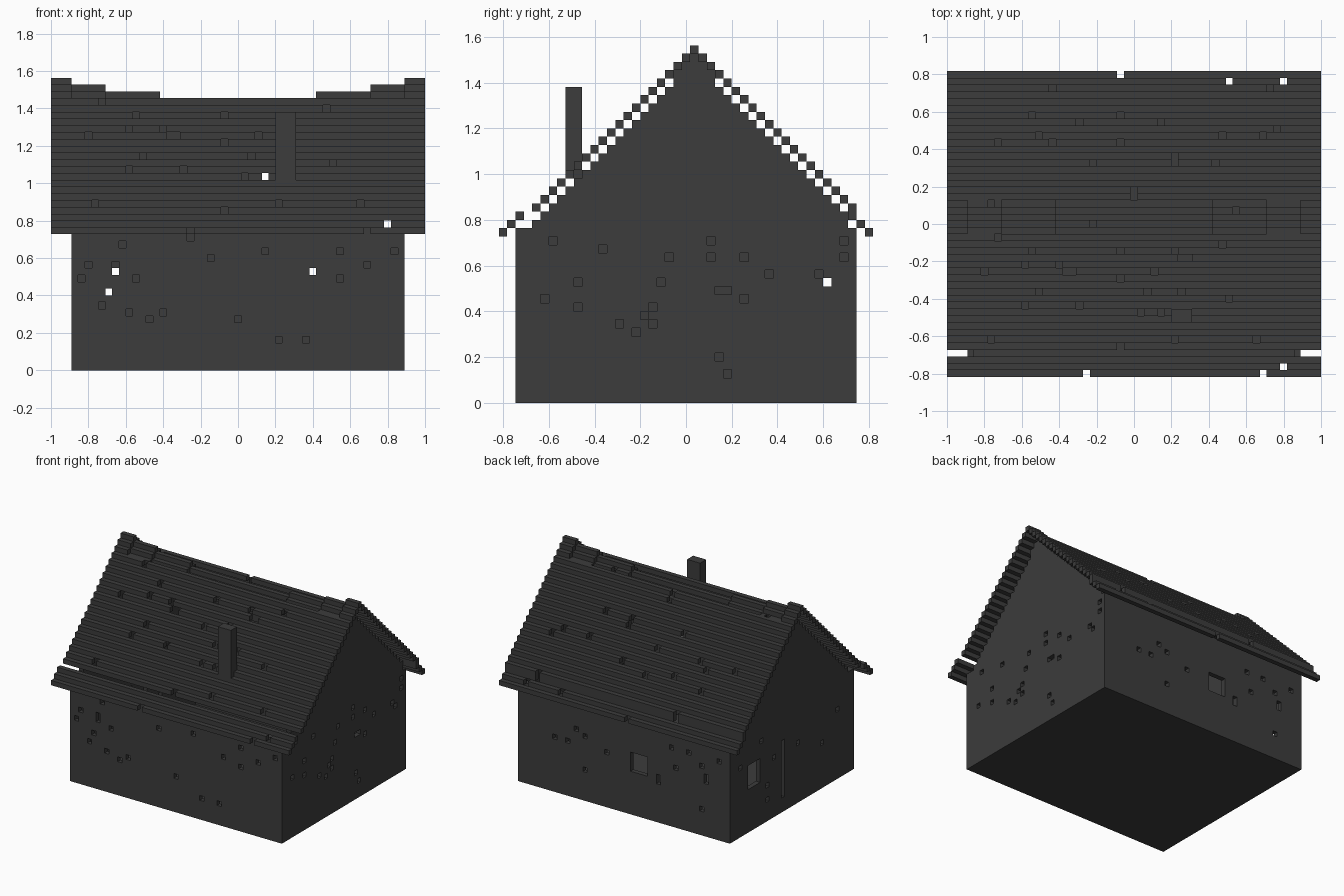
import bpy
import bmesh
from mathutils import Vector

cube = bpy.data.objects.get("Cube")
if cube:
    bpy.data.objects.remove(cube, do_unlink=True)

# The house is made of small blocks on a regular grid
COLUMNS, ROWS = 55, 45
BLOCK = 2 / COLUMNS
MID_X = COLUMNS // 2
RIDGE = ROWS // 2 + 1
WEST, EAST = 3, 51          # gable wall columns
FRONT, BACK = 2, 42         # long wall rows
WALL_TOP = 21

grey = bpy.data.materials.new("dark grey stone")
grey.use_nodes = True
colour = (0.045, 0.045, 0.045, 1)
grey.diffuse_color = colour
grey.node_tree.nodes["Principled BSDF"].inputs["Base Color"].default_value = colour


def build(name, cells):
    """Make one object from grid blocks, keeping only the exposed faces."""
    bm = bmesh.new()
    corners = {}

    def corner(point):
        key = tuple(round(value) for value in point)
        if key not in corners:
            x, y, z = key
            corners[key] = bm.verts.new(
                ((x - COLUMNS / 2) * BLOCK, (y - ROWS / 2) * BLOCK, z * BLOCK))
        return corners[key]

    axes = [Vector((1, 0, 0)), Vector((0, 1, 0)), Vector((0, 0, 1))]
    for cell in cells:
        base = Vector(cell)
        for i, normal in enumerate(axes):
            u, v = axes[(i + 1) % 3], axes[(i + 2) % 3]
            for side in (0, 1):
                step = normal if side else -normal
                if tuple(int(c) for c in base + step) in cells:
                    continue
                start = base + normal * side
                loop = [start, start + u, start + u + v, start + v]
                if not side:
                    loop.reverse()
                bm.faces.new([corner(p) for p in loop])
    mesh = bpy.data.meshes.new(name)
    bm.to_mesh(mesh)
    bm.free()
    mesh.materials.append(grey)
    obj = bpy.data.objects.new(name, mesh)
    bpy.context.collection.objects.link(obj)
    return obj


def opening(first, last, bottom, top):
    """Blocks left out of a wall for a window or door."""
    return {(a, z) for a in range(first, last + 1) for z in range(bottom, top + 1)}


def roof_height(row):
    """Grid height of the roof board over a row."""
    if row < 3:
        return 20 + row
    if row <= RIDGE:
        return 19 + row
    if row <= BACK:
        return 65 - row
    return 64 - row


def gable_height(row):
    if row <= FRONT + 1 or row >= BACK:
        return WALL_TOP
    return roof_height(row) - 1


def ridge_sag(column):
    """How many blocks the ridge has sunk, more toward the middle."""
    distance = abs(column - MID_X)
    return sum(distance < limit for limit in (12, 20, 25))


# Missing blocks in the walls, as (position along wall, height)
front_gaps = {
    (10, 18), (5, 15), (4, 13), (9, 15), (9, 14), (12, 13), (8, 11), (7, 9),
    (11, 8), (16, 8), (14, 7), (27, 7), (23, 16), (31, 17), (38, 14),
    (42, 17), (42, 13), (46, 15), (50, 17), (33, 4), (37, 4), (20, 19)}
back_gaps = {
    (43, 11), (40, 11), (36, 13), (36, 6), (31, 11), (16, 16), (15, 12),
    (19, 8), (19, 9), (12, 16), (9, 14), (5, 16), (8, 11), (8, 12), (9, 5),
    (38, 14)}
east_gaps = {
    (6, 19), (12, 18), (9, 14), (5, 12), (9, 11), (14, 9), (16, 8), (17, 10),
    (18, 11), (18, 9), (19, 14), (20, 17), (25, 19), (25, 17), (29, 17),
    (26, 13), (27, 13), (29, 12), (32, 15), (26, 5), (27, 3), (38, 15),
    (39, 14), (41, 19), (41, 17)}
west_gaps = {
    (32, 17), (28, 12), (30, 7), (30, 4), (20, 12), (12, 9), (7, 14), (39, 14)}

# Windows and the narrow door slot
back_gaps |= opening(22, 25, 9, 12)
west_gaps |= opening(33, 36, 9, 13)
west_gaps |= opening(25, 25, 3, 14)

# Missing roof blocks: row -> columns
roof_gaps = {
    44: [25], 43: [41, 49], 42: [15, 47], 38: [12, 25], 37: [19, 31],
    36: [48], 35: [13, 40, 46], 34: [7, 15, 25], 32: [33], 31: [21, 33, 39],
    27: [27], 26: [27], 25: [6], 24: [42], 22: [21], 20: [7], 19: [40],
    18: [12, 25, 33], 17: [34, 35], 16: [11, 16], 15: [5, 17, 18, 30],
    14: [25], 12: [13, 29, 34], 11: [41], 10: [11, 19], 9: [28, 31],
    5: [6, 33, 45], 4: [25], 1: [49], 0: [20, 46]}

# Floor, and the four walls standing around it
house = {(x, y, 0) for x in range(WEST, EAST + 1) for y in range(FRONT, BACK + 1)}
for row, gaps in ((FRONT, front_gaps), (BACK, back_gaps)):
    house |= {(x, row, z) for x in range(WEST, EAST + 1)
              for z in range(WALL_TOP) if (x, z) not in gaps}
for column, gaps in ((WEST, west_gaps), (EAST, east_gaps)):
    house |= {(column, y, z) for y in range(FRONT, BACK + 1)
              for z in range(gable_height(y)) if (y, z) not in gaps}
build("floor_and_walls", house)

# Stepped roof boards with one board missing near the front eave
roof = set()
for row in range(ROWS):
    if row == FRONT + 1:
        continue
    for column in range(COLUMNS):
        if column in roof_gaps.get(row, []):
            continue
        height = roof_height(row)
        if abs(row - RIDGE) <= 2:
            height -= ridge_sag(column)
        roof.add((column, row, height))
        if row == BACK:
            roof.add((column, row, height - 1))

# Chimney rising out of the front slope
chimney = {(x, y, z) for x in range(33, 36) for y in (8, 9) for z in range(27, 38)}
build("roof", roof - chimney)
build("chimney", chimney)
